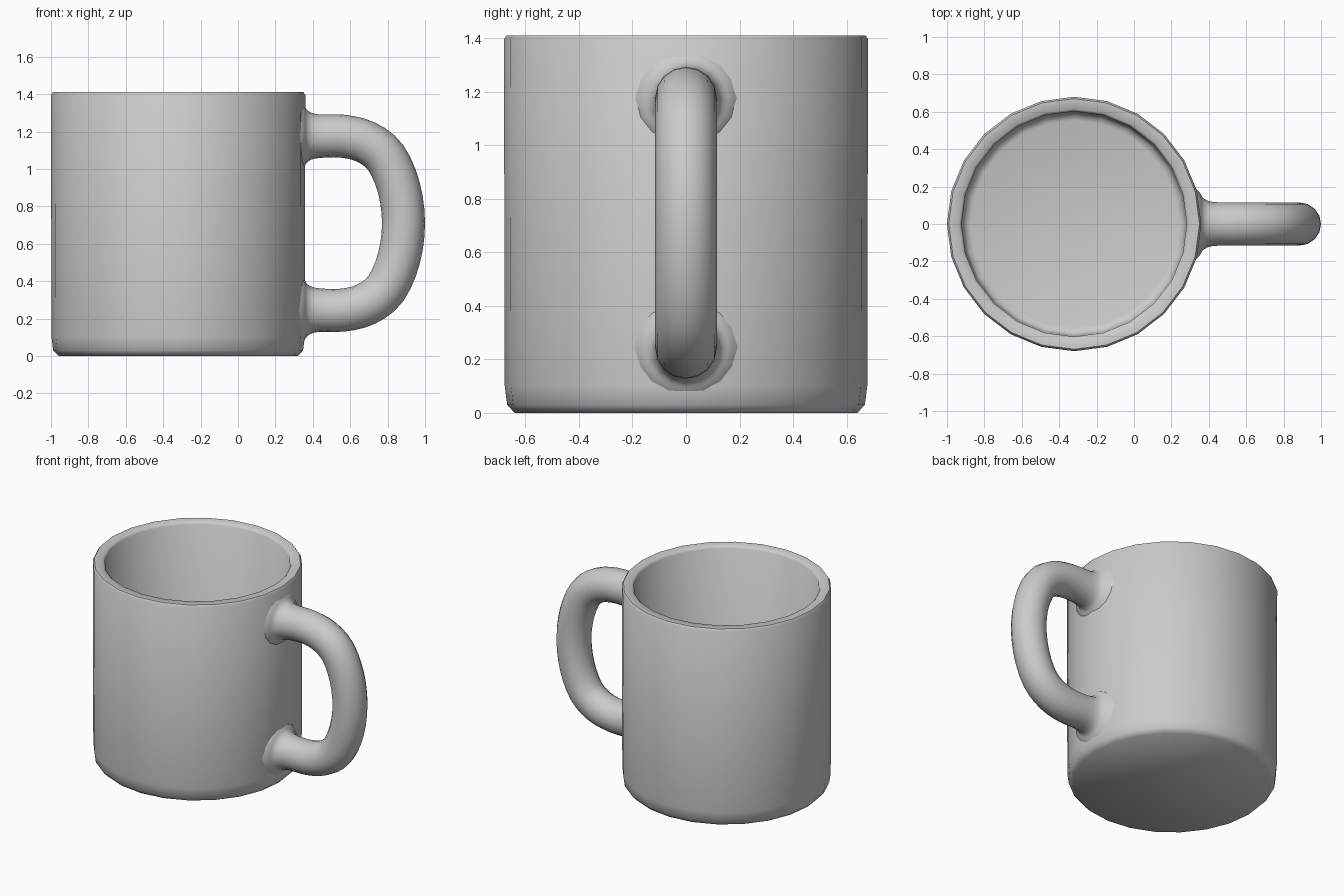
import bpy, bmesh, math
from mathutils import Vector

if "Cube" in bpy.data.objects:
    bpy.data.objects.remove(bpy.data.objects["Cube"])

CX, SIDES = -0.32, 24      # cup axis and facet count
MID_Z = 0.71               # handle mirror height


def finish(bm, name):
    bmesh.ops.recalc_face_normals(bm, faces=bm.faces[:])
    me = bpy.data.meshes.new(name)
    bm.to_mesh(me)
    bm.free()
    ob = bpy.data.objects.new(name, me)
    bpy.context.collection.objects.link(ob)
    bpy.ops.object.select_all(action='DESELECT')
    ob.select_set(True)
    bpy.context.view_layer.objects.active = ob
    bpy.ops.object.shade_smooth_by_angle(angle=math.radians(50))
    return ob


def skin(bm, rings):
    """Bridge successive closed rings and cap both ends."""
    n = len(rings[0])
    for a, b in zip(rings, rings[1:]):
        for i in range(n):
            j = (i + 1) % n
            bm.faces.new((a[i], a[j], b[j], b[i]))
    bm.faces.new(rings[0])
    bm.faces.new(rings[-1])


# Cup: closed profile from the underside, over the rim, to the inner floor
profile = [(0.64, 0), (0.668, 0.03), (0.677, 0.10), (0.68, 1.395), (0.67, 1.41),
           (0.615, 1.41), (0.602, 1.395), (0.597, 0.12), (0.585, 0.09), (0.555, 0.08)]
bm = bmesh.new()
rings = []
for r, z in profile:
    rings.append([bm.verts.new((CX + r * math.cos(math.tau * i / SIDES),
                                r * math.sin(math.tau * i / SIDES), z))
                  for i in range(SIDES)])
skin(bm, rings)
finish(bm, "cup")

# Handle: upper half of the centre line as (x, z, radius), flared at the wall
upper = [(0.32, 1.175, 0.20), (0.35, 1.175, 0.170), (0.375, 1.175, 0.135),
         (0.43, 1.175, 0.117), (0.56, 1.175, 0.115), (0.685, 1.143, 0.115),
         (0.79, 1.06, 0.115), (0.86, 0.90, 0.115)]
path = [Vector(p) for p in upper] + [Vector((0.885, MID_Z, 0.115))]
path += [Vector((x, 2 * MID_Z - z, r)) for x, z, r in reversed(upper)]

# Smooth the path with Catmull-Rom steps
STEPS, pts = 3, []
for k in range(len(path) - 1):
    p0, p1, p2 = path[max(k - 1, 0)], path[k], path[k + 1]
    p3 = path[min(k + 2, len(path) - 1)]
    for s in range(STEPS):
        t = s / STEPS
        pts.append(0.5 * (2 * p1 + (p2 - p0) * t + (2 * p0 - 5 * p1 + 4 * p2 - p3) * t * t
                          + (3 * p1 - p0 - 3 * p2 + p3) * t ** 3))
pts.append(path[-1])

bm = bmesh.new()
rings, N = [], 16
for k, p in enumerate(pts):
    d = pts[min(k + 1, len(pts) - 1)] - pts[max(k - 1, 0)]
    nx, nz = Vector((-d.y, d.x)).normalized()
    ring = []
    for i in range(N):
        a = math.tau * i / N
        c, s = p.z * math.cos(a), p.z * math.sin(a)
        ring.append(bm.verts.new((p.x + nx * c, s, p.y + nz * c)))
    rings.append(ring)
skin(bm, rings)
finish(bm, "handle")
